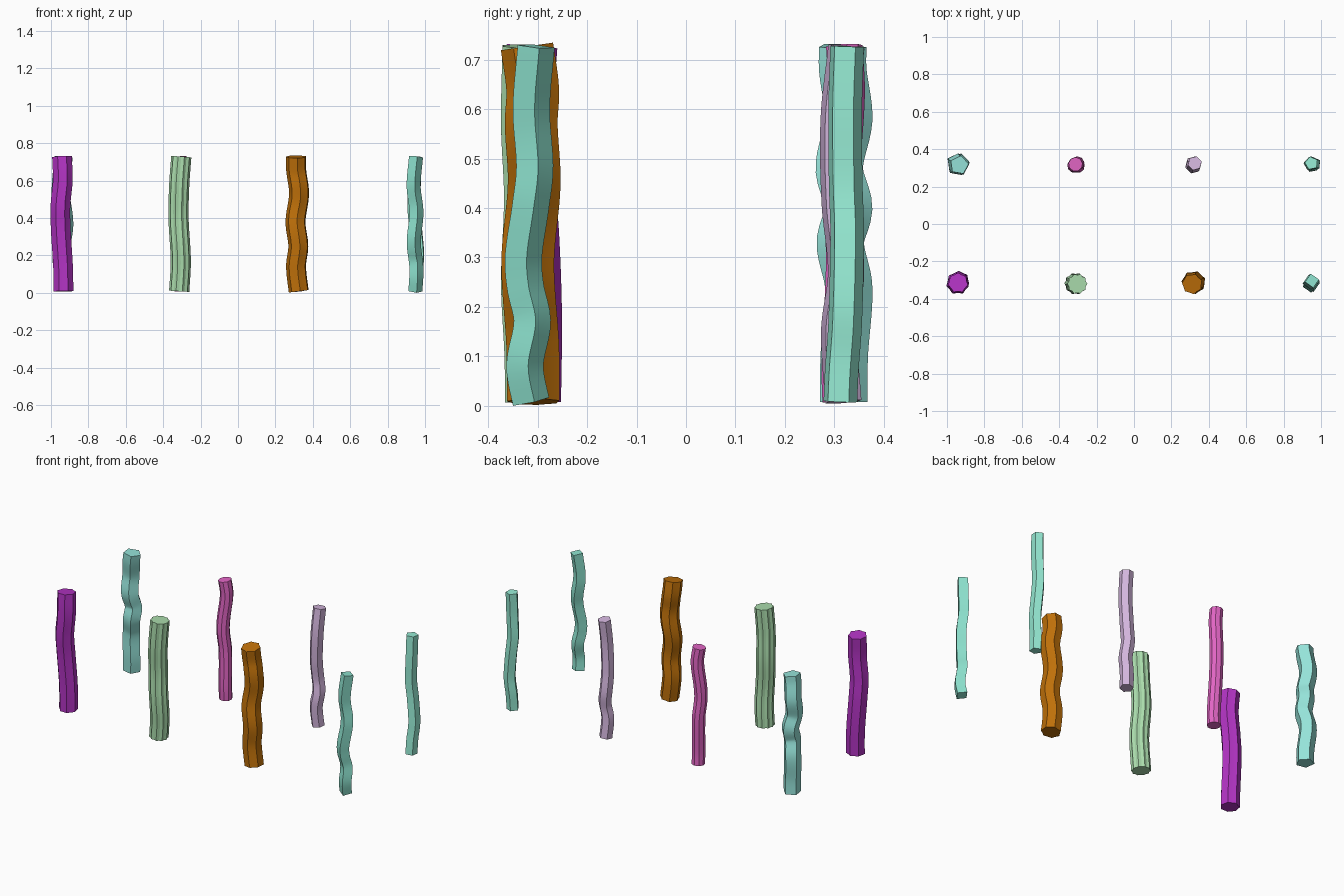
import bpy, bmesh, math
from mathutils import Vector

if "Cube" in bpy.data.objects:
    bpy.data.objects.remove(bpy.data.objects["Cube"])

Z_LOW, Z_TOP, STEPS = 0.008, 0.727, 48


def material(name, rgb):
    m = bpy.data.materials.new(name)
    lin = [(c / 255) ** 2.2 for c in rgb]
    m.diffuse_color = (*lin, 1)
    m.use_nodes = True
    m.node_tree.nodes["Principled BSDF"].inputs["Base Color"].default_value = m.diffuse_color
    return m


def wobble(keys, z):
    """Smooth Hermite interpolation of (z, offset) pairs."""
    n = len(keys)

    def slope(i):
        a, b = keys[max(i - 1, 0)], keys[min(i + 1, n - 1)]
        return (b[1] - a[1]) / (b[0] - a[0])

    z = min(max(z, keys[0][0]), keys[-1][0])
    i = next(k for k in range(n - 1) if z <= keys[k + 1][0])
    (z0, p0), (z1, p1) = keys[i], keys[i + 1]
    h = z1 - z0
    t = (z - z0) / h
    return ((2*t**3 - 3*t**2 + 1) * p0 + (t**3 - 2*t**2 + t) * h * slope(i)
            + (3*t**2 - 2*t**3) * p1 + (t**3 - t**2) * h * slope(i + 1))


def column(name, rgb, x, y, r, sides, turn, xs, ys, inner=None):
    """Sweep a polygon (or a ribbed star when inner is given) along a wavy path."""
    count = sides * 2 if inner else sides
    xs = [(z, d / 1000) for z, d in xs]
    ys = [(z, d / 1000) for z, d in ys]

    def path(z):
        return Vector((x + wobble(xs, z), y + wobble(ys, z), z))

    bm = bmesh.new()
    rings = []
    for s in range(STEPS + 1):
        z = Z_LOW + (Z_TOP - Z_LOW) * s / STEPS
        e = 0.012
        tan = (path(min(z + e, Z_TOP)) - path(max(z - e, Z_LOW))).normalized()
        side = (Vector((1, 0, 0)) - tan * tan.x).normalized()
        up = tan.cross(side)
        ring = []
        for k in range(count):
            a = math.radians(turn) + math.tau * k / count
            rad = r * inner if inner and k % 2 else r
            ring.append(bm.verts.new(path(z) + (side * math.cos(a) + up * math.sin(a)) * rad))
        rings.append(ring)
    for a, b in zip(rings, rings[1:]):
        for k in range(count):
            j = (k + 1) % count
            bm.faces.new((a[k], a[j], b[j], b[k]))
    bm.faces.new(rings[0][::-1])
    bm.faces.new(rings[-1])
    me = bpy.data.meshes.new(name)
    bm.to_mesh(me)
    bm.free()
    ob = bpy.data.objects.new(name, me)
    bpy.context.collection.objects.link(ob)
    me.materials.append(material(name + "_paint", rgb))
    bpy.ops.object.select_all(action='DESELECT')
    ob.select_set(True)
    bpy.context.view_layer.objects.active = ob
    bpy.ops.object.shade_smooth_by_angle(angle=math.radians(20))


# Front row; path offsets are (height, thousandths of a unit)
column("purple_ribbed_column", (178, 55, 195), -0.942, -0.314, 0.054, 7, 90,
       [(0, 9), (.13, 7), (.35, -6), (.47, -7), (.6, 5), (.73, 1)],
       [(0, 7), (.18, 9), (.35, 3), (.47, -7), (.63, -7), (.73, 0)], 0.87)
column("green_fluted_column", (168, 218, 170), -0.312, -0.317, 0.054, 10, 0,
       [(0, -3), (.17, 6), (.4, -6), (.58, -2), (.73, 9)],
       [(0, 2), (.1, 1), (.25, -6), (.42, 0), (.57, -6), (.73, -3)], 0.88)
column("orange_ribbed_column", (190, 112, 18), 0.318, -0.313, 0.055, 7, 20,
       [(0, 9), (.14, -6), (.25, 6), (.38, -9), (.53, 10), (.66, -6), (.73, -7)],
       [(0, 5), (.12, 4), (.29, -6), (.45, 7), (.57, 1), (.64, 4), (.73, -8)], 0.88)
column("slim_square_column", (140, 225, 205), 0.948, -0.31, 0.038, 4, 10,
       [(0, 0), (.13, 6), (.27, -8), (.43, 6), (.57, -9), (.73, 4)],
       [(0, -2), (.08, -16), (.17, -1), (.24, -15), (.3, -19), (.4, -5),
        (.48, 4), (.6, -3), (.73, 7)])

# Back row
column("teal_five_sided_column", (148, 226, 216), -0.94, 0.318, 0.051, 5, 80,
       [(0, 1), (.08, 2), (.22, -8), (.37, 9), (.55, -11), (.73, 6)],
       [(0, -1), (.1, 0), (.24, 9), (.33, -8), (.4, 9), (.48, -10), (.58, 9),
        (.68, -3), (.73, -3)])
column("pink_round_column", (226, 102, 196), -0.31, 0.318, 0.038, 9, 10,
       [(0, 9), (.1, 8), (.3, 1), (.42, -9), (.5, -6), (.64, 7), (.73, -3)],
       [(0, -6), (.08, -8), (.3, 1), (.43, -6), (.63, 6), (.73, 1)])
column("lavender_ribbed_column", (210, 180, 220), 0.318, 0.317, 0.038, 6, 15,
       [(0, 2), (.12, -6), (.21, 6), (.3, -4), (.42, -6), (.55, 0), (.73, 7)],
       [(0, 2), (.15, -7), (.27, 7), (.41, -6), (.58, -8), (.73, 8)], 0.87)
column("mint_five_sided_column", (150, 236, 212), 0.952, 0.319, 0.036, 5, 30,
       [(0, 0), (.1, 3), (.2, 12), (.33, 2), (.45, -10), (.6, -5), (.73, -3)],
       [(0, -8), (.07, -5), (.17, 2), (.35, 6), (.45, 3), (.6, 2), (.73, 6)])
